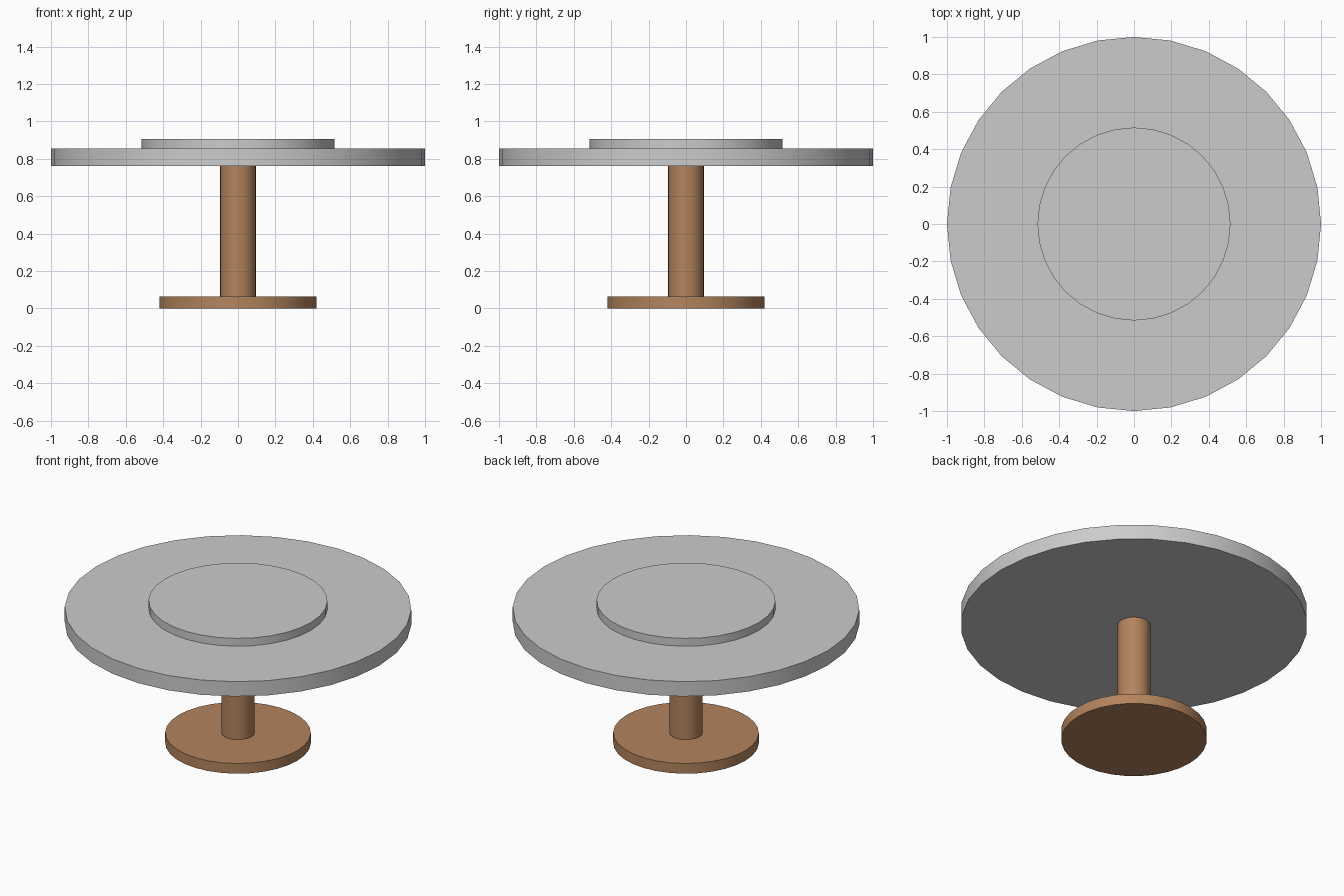
import bpy
import math

if "Cube" in bpy.data.objects:
    bpy.data.objects.remove(bpy.data.objects["Cube"])

SIDES = 32

wood = bpy.data.materials.new("wood")
wood.diffuse_color = (0.45, 0.23, 0.11, 1.0)
wood.use_nodes = True
wood.node_tree.nodes["Principled BSDF"].inputs["Base Color"].default_value = wood.diffuse_color


def disc(name, radius, z0, z1, material=None):
    """Upright cylinder spanning z0..z1 with a smooth side and crisp rims."""
    bpy.ops.mesh.primitive_cylinder_add(
        vertices=SIDES, radius=radius, depth=z1 - z0, location=(0, 0, (z0 + z1) / 2))
    obj = bpy.context.object
    obj.name = name
    bpy.ops.object.shade_smooth_by_angle(angle=math.radians(30))
    if material:
        obj.data.materials.append(material)
    return obj


# Pedestal
disc("base", 0.42, 0.0, 0.065, wood)
disc("column", 0.095, 0.065, 0.762, wood)

# Round top with the raised turntable on it
disc("tabletop", 1.0, 0.762, 0.856)
disc("turntable", 0.516, 0.856, 0.906)
